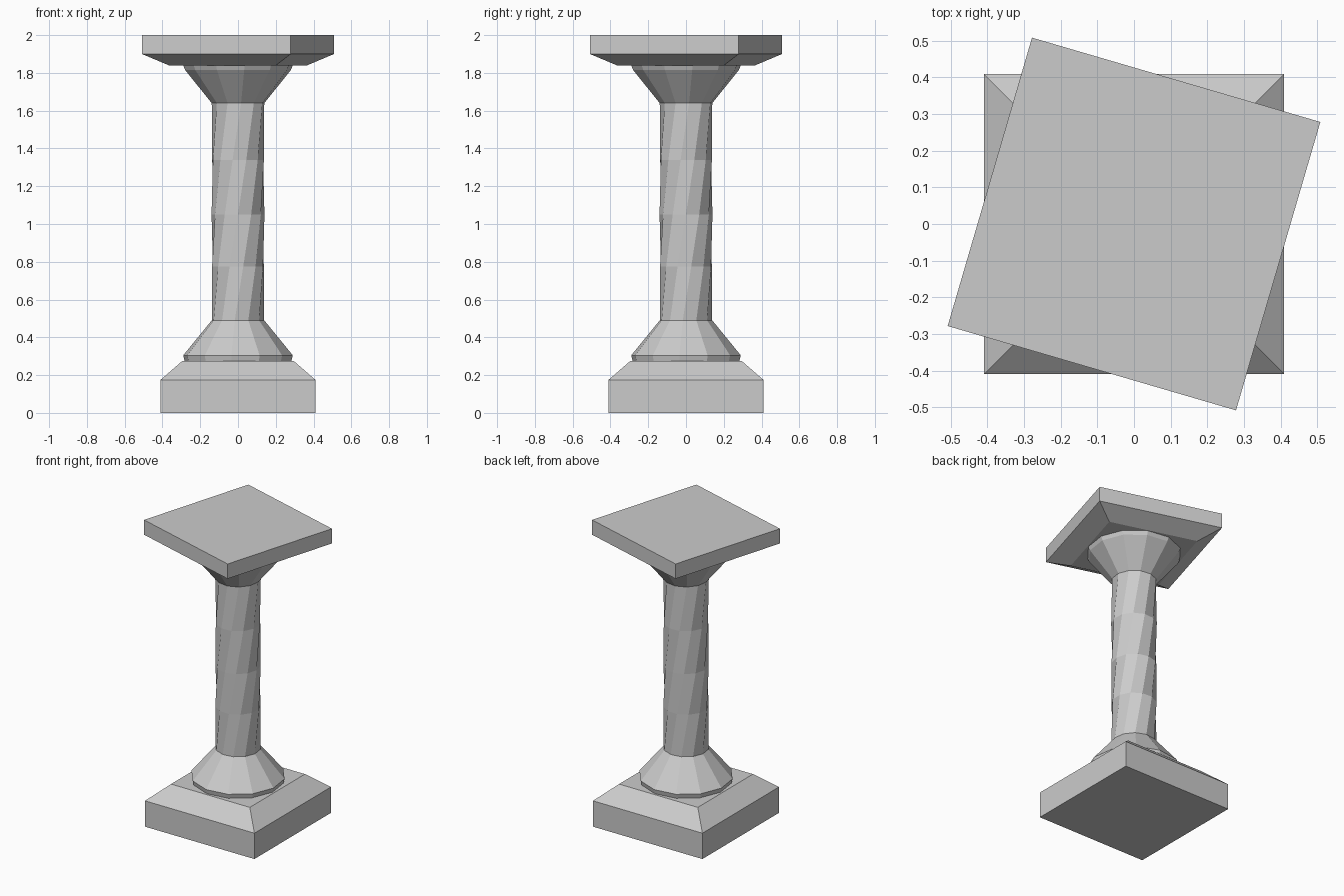
import bpy, bmesh
from math import sin, cos, pi, radians, sqrt

if "Cube" in bpy.data.objects:
    bpy.data.objects.remove(bpy.data.objects["Cube"])


def loft(name, sides, rings):
    """Stack of regular polygon rings (radius, z, angle in degrees), capped at both ends."""
    bm = bmesh.new()
    loops = []
    for r, z, ang in rings:
        a0 = radians(ang)
        loops.append([bm.verts.new((r * cos(a0 + 2 * pi * i / sides),
                                    r * sin(a0 + 2 * pi * i / sides), z))
                      for i in range(sides)])
    for low, high in zip(loops, loops[1:]):
        for i in range(sides):
            j = (i + 1) % sides
            bm.faces.new((low[i], low[j], high[j], high[i]))
    bm.faces.new(list(reversed(loops[0])))
    bm.faces.new(loops[-1])
    bmesh.ops.recalc_face_normals(bm, faces=bm.faces)
    mesh = bpy.data.meshes.new(name)
    bm.to_mesh(mesh)
    bm.free()
    obj = bpy.data.objects.new(name, mesh)
    bpy.context.collection.objects.link(obj)
    return obj


TWIST = 73.7       # total turn from base to top
PHASE = 23.0       # turn of the 12-sided section at the bottom
SIDES = 12
WIDE = 0.41 * sqrt(2)
NARROW = 0.295 * sqrt(2)

# Square plinth with sloped shoulder
loft("plinth", 4, [(WIDE, 0, 45), (WIDE, 0.175, 45), (NARROW, 0.275, 45)])

# Flared foot, twisted shaft and flared capital in one column
shaft_z = [0.49, 0.775, 1.05, 1.34, 1.64]
rings = [(0.285, 0.275, PHASE), (0.292, 0.305, PHASE)]
rings += [(0.14, z, PHASE + TWIST * i / 4) for i, z in enumerate(shaft_z)]
rings += [(0.282, 1.815, PHASE + TWIST), (0.292, 1.84, PHASE + TWIST)]
loft("twisted_column", SIDES, rings)

# Square top slab, turned with the twist
loft("top_slab", 4, [(NARROW, 1.84, 45 + TWIST), (WIDE, 1.90, 45 + TWIST),
                     (WIDE, 2.0, 45 + TWIST)])
